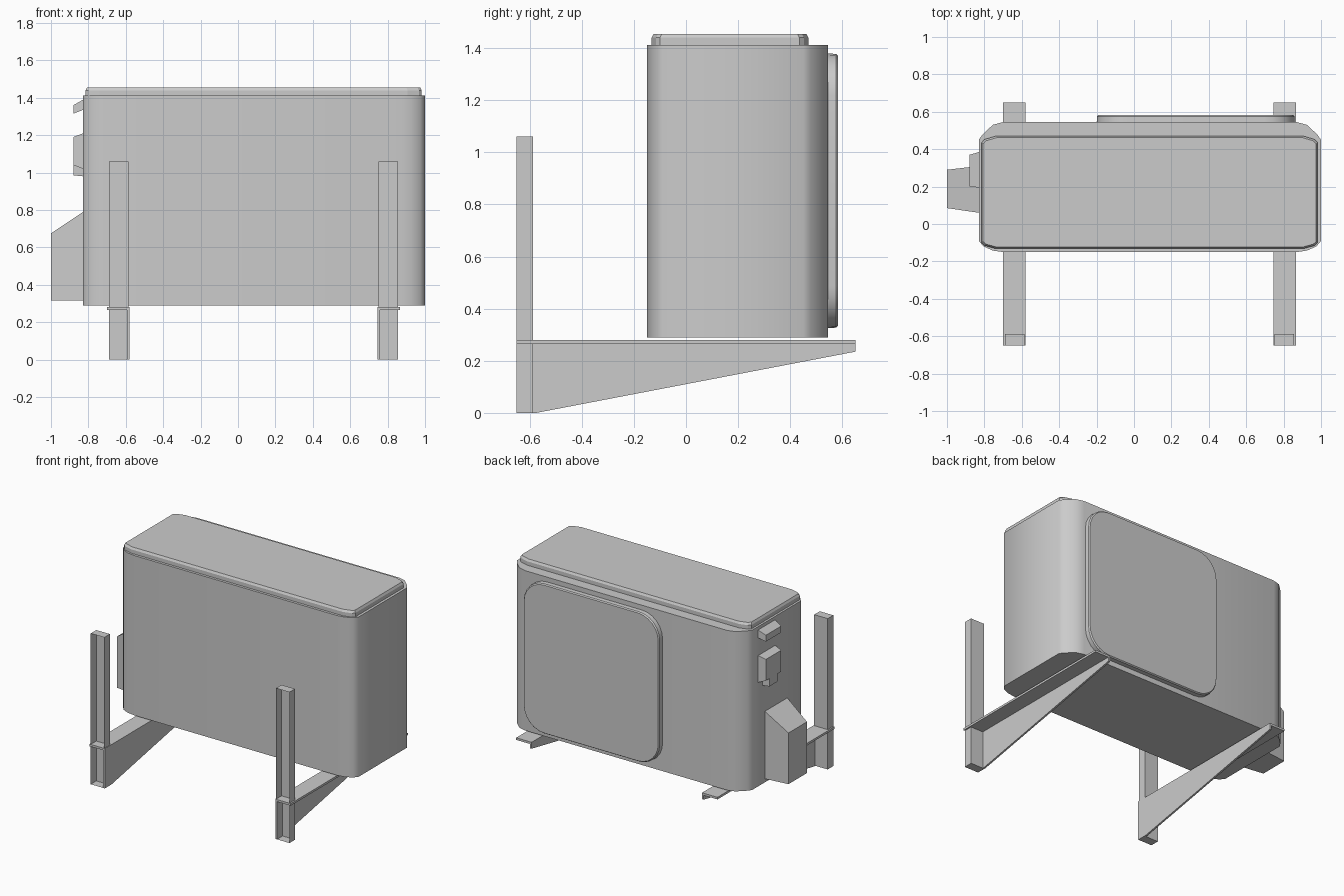
import bpy, bmesh, math

if "Cube" in bpy.data.objects:
    bpy.data.objects.remove(bpy.data.objects["Cube"])

CX = 0.0825  # mirror plane of the two brackets


def loft(name, rings, smooth=0, open_face=None):
    """Skin a stack of equal-length rings and cap both ends."""
    bm = bmesh.new()
    vs = [[bm.verts.new(p) for p in r] for r in rings]
    n = len(rings[0])
    for a, b in zip(vs, vs[1:]):
        for i in range(n):
            j = (i + 1) % n
            bm.faces.new((a[i], a[j], b[j], b[i]))
    bm.faces.new(vs[0][::-1])
    bm.faces.new(vs[-1])
    bmesh.ops.recalc_face_normals(bm, faces=bm.faces)
    if open_face:
        bm.normal_update()
        gone = [f for f in bm.faces if open_face(f)]
        bmesh.ops.delete(bm, geom=gone, context='FACES')
    me = bpy.data.meshes.new(name)
    bm.to_mesh(me)
    bm.free()
    ob = bpy.data.objects.new(name, me)
    bpy.context.collection.objects.link(ob)
    if smooth:
        bpy.ops.object.select_all(action='DESELECT')
        ob.select_set(True)
        bpy.context.view_layer.objects.active = ob
        bpy.ops.object.shade_smooth_by_angle(angle=math.radians(smooth))
    return ob


def box(name, x0, x1, y0, y1, z0, z1, **kw):
    ring = lambda z: [(x0, y0, z), (x1, y0, z), (x1, y1, z), (x0, y1, z)]
    return loft(name, [ring(z0), ring(z1)], **kw)


def outline(x0, x1, front, back):
    """Closed plan from corner points (distance in from the side, y)."""
    left = front[::-1] + back
    return [(x0 + d, y) for d, y in left] + [(x1 - d, y) for d, y in left[::-1]]


def scaled(pts, inset):
    """Shrink an outline by an even margin."""
    us, vs = [p[0] for p in pts], [p[1] for p in pts]
    cu, cv = (min(us) + max(us)) / 2, (min(vs) + max(vs)) / 2
    su = 1 - 2 * inset / (max(us) - min(us))
    sv = 1 - 2 * inset / (max(vs) - min(vs))
    return [(cu + (u - cu) * su, cv + (v - cv) * sv) for u, v in pts]


def round_rect(u0, u1, v0, v1, r, seg=6):
    pts = []
    for k, (cu, cv) in enumerate([(u1 - r, v1 - r), (u0 + r, v1 - r),
                                  (u0 + r, v0 + r), (u1 - r, v0 + r)]):
        for i in range(seg + 1):
            a = math.pi / 2 * (k + i / seg)
            pts.append((cu + r * math.cos(a), cv + r * math.sin(a)))
    return pts


# Main casing with softened vertical corners
plan = outline(-0.83, 1.0,
               [(0, -0.09), (0.025, -0.12), (0.075, -0.142), (0.13, -0.15)],
               [(0, 0.45), (0.02, 0.478), (0.075, 0.53), (0.13, 0.545)])
loft("casing", [[(x, y, z) for x, y in plan] for z in (0.29, 1.413)], smooth=40)

# Stepped lid
plan = outline(-0.815, 0.982,
               [(0, -0.1), (0.015, -0.115), (0.075, -0.132)],
               [(0, 0.435), (0.015, 0.452), (0.075, 0.47)])
loft("lid", [[(x, y, z) for x, y in scaled(plan, i)]
             for z, i in ((1.405, 0), (1.44, 0), (1.455, 0.008))])

# Raised fan panel on the back
panel = round_rect(-0.20, 0.86, 0.325, 1.38, 0.16)
loft("fan_panel", [[(x, y, z) for x, z in scaled(panel, i)]
                   for y, i in ((0.53, 0), (0.575, 0.002), (0.583, 0.008))], smooth=30)


def side_block(name, base, tip, x_tip):
    """Tapered block on the left side: base and tip are (y0, y1, z0, z1)."""
    def ring(x, r):
        y0, y1, z0, z1 = r
        return [(x, y0, z0), (x, y1, z0), (x, y1, z1), (x, y0, z1)]
    loft(name, [ring(-0.828, base), ring(x_tip, tip)])


# Valve cover and grips on the left side
side_block("valve_cover", (0.06, 0.31, 0.315, 0.79), (0.085, 0.29, 0.315, 0.675), -1.0)
side_block("upper_grip", (0.195, 0.385, 1.335, 1.39), (0.20, 0.37, 1.315, 1.36), -0.88)
side_block("cable_box", (0.195, 0.385, 1.02, 1.21), (0.20, 0.37, 1.04, 1.19), -0.88)
side_block("cable_box_outlet", (0.24, 0.335, 0.98, 1.06), (0.24, 0.33, 0.985, 1.06), -0.88)

# Wall bracket: upright channel open to the wall, shelf flange, tapered web
parts = [
    box("bracket_upright", 0.75, 0.855, -0.65, -0.588, 0, 1.06,
        open_face=lambda f: f.normal.y < -0.9),
    box("bracket_flange", 0.745, 0.865, -0.65, 0.65, 0.265, 0.28),
]
web = [(-0.65, 0), (-0.575, 0), (0.65, 0.235), (0.65, 0.27), (-0.65, 0.27)]
parts.append(loft("bracket_web", [[(x, y, z) for y, z in web] for x in (0.745, 0.758)]))

# Second bracket mirrored across the casing centre
pivot = bpy.data.objects.new("bracket_mirror_centre", None)
pivot.location.x = CX
pivot.hide_render = True
bpy.context.collection.objects.link(pivot)
for ob in parts:
    m = ob.modifiers.new("mirror", 'MIRROR')
    m.mirror_object = pivot
    m.use_mirror_merge = False
